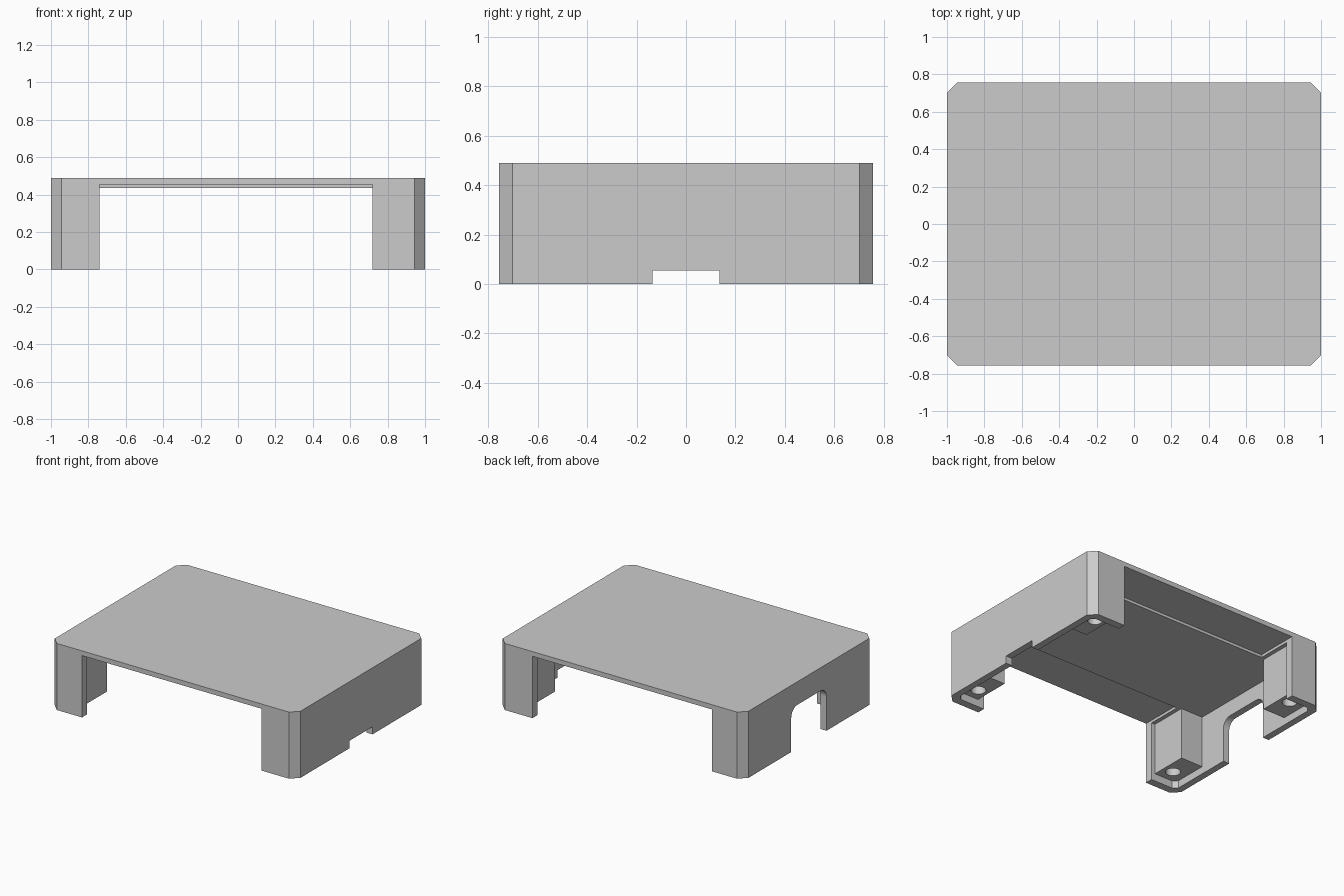
import bpy
import math

old = bpy.data.objects.get("Cube")
if old:
    bpy.data.objects.remove(old, do_unlink=True)

HALF_X, HALF_Y, HEIGHT = 1.0, 0.757, 0.49
IN_X, IN_Y = 0.95, 0.70          # inner wall faces
CEILING, THIN_CEILING = 0.435, 0.455
OPEN_MIN, OPEN_MAX = -0.74, 0.72  # front and back openings
RECESS = 0.055

plastic = bpy.data.materials.new("light_grey_plastic")
plastic.use_nodes = True
colour = (0.6, 0.6, 0.6, 1)
plastic.diffuse_color = colour
plastic.node_tree.nodes["Principled BSDF"].inputs["Base Color"].default_value = colour


def prism(name, outline, start, end, place=lambda a, b, c: (a, b, c)):
    """Closed prism from a 2D outline, placed along any axis."""
    n = len(outline)
    verts = [place(a, b, c) for c in (start, end) for a, b in outline]
    faces = [list(range(n))[::-1], list(range(n, 2 * n))]
    faces += [[i, (i + 1) % n, n + (i + 1) % n, n + i] for i in range(n)]
    mesh = bpy.data.meshes.new(name)
    mesh.from_pydata(verts, [], faces)
    mesh.materials.append(plastic)
    obj = bpy.data.objects.new(name, mesh)
    bpy.context.collection.objects.link(obj)
    # Consistent outward normals
    import bmesh
    bm = bmesh.new()
    bm.from_mesh(mesh)
    bmesh.ops.recalc_face_normals(bm, faces=bm.faces)
    bm.to_mesh(mesh)
    bm.free()
    return obj


def box(name, x0, x1, y0, y1, z0, z1):
    return prism(name, [(x0, y0), (x1, y0), (x1, y1), (x0, y1)], z0, z1)


def chamfered(x, y, c):
    return [(x - c, -y), (x, c - y), (x, y - c), (x - c, y),
            (c - x, y), (-x, y - c), (-x, c - y), (c - x, -y)]


def cut(target, cutter):
    cutter.hide_render = True
    mod = target.modifiers.new("cut", 'BOOLEAN')
    mod.operation = 'DIFFERENCE'
    mod.solver = 'EXACT'
    mod.object = cutter
    bpy.context.view_layer.update()
    graph = bpy.context.evaluated_depsgraph_get()
    result = bpy.data.meshes.new_from_object(target.evaluated_get(graph))
    target.modifiers.clear()
    target.data = result
    bpy.data.objects.remove(cutter, do_unlink=True)


# Outer shell, hollowed from below
shell = prism("cover_shell", chamfered(HALF_X, HALF_Y, 0.055), 0, HEIGHT)
cut(shell, prism("cavity_cutter", chamfered(IN_X, IN_Y, 0.03), -0.1, CEILING))

# Wide openings in front and back, with thinner roof strips
for side in (-1, 1):
    y0, y1 = sorted((side * 0.44, side * 0.9))
    cut(shell, box("opening_cutter", OPEN_MIN, OPEN_MAX, y0, y1, -0.15, THIN_CEILING))

# Small notch in one side wall
cut(shell, box("notch_cutter", 0.9, 1.1, -0.135, 0.135, -0.2, RECESS))

# Round-topped cable opening in the other side wall
half, top, r = 0.205, 0.32, 0.07
arch = [(-half, -0.2), (half, -0.2)]
for side in (0, 1):
    for i in range(9):
        a = math.radians(90 * side + i * 90 / 8)
        cy = (half - r) * (-1 if side else 1)
        arch.append((cy + r * math.cos(a), top - r + r * math.sin(a)))
cut(shell, prism("cable_cutter", arch, -1.1, -0.9, lambda a, b, c: (c, a, b)))

# Screw bosses in the four corners
circle = [(math.cos(i * math.tau / 32), math.sin(i * math.tau / 32)) for i in range(32)]
for sx, x_name in ((-1, "right"), (1, "left")):
    for sy, y_name in ((-1, "front"), (1, "back")):
        x0, x1 = sorted((sx * 0.77, sx * (IN_X + 0.01)))
        y0, y1 = sorted((sy * 0.425, sy * (IN_Y + 0.01)))
        boss = box(f"{y_name}_{x_name}_boss", x0, x1, y0, y1, RECESS, THIN_CEILING + 0.01)
        hole = [(sx * 0.847 + 0.05 * a, sy * 0.605 + 0.05 * b) for a, b in circle]
        cut(boss, prism("hole_cutter", hole, -0.1, 0.4))
        for poly in boss.data.polygons:
            poly.use_smooth = False
